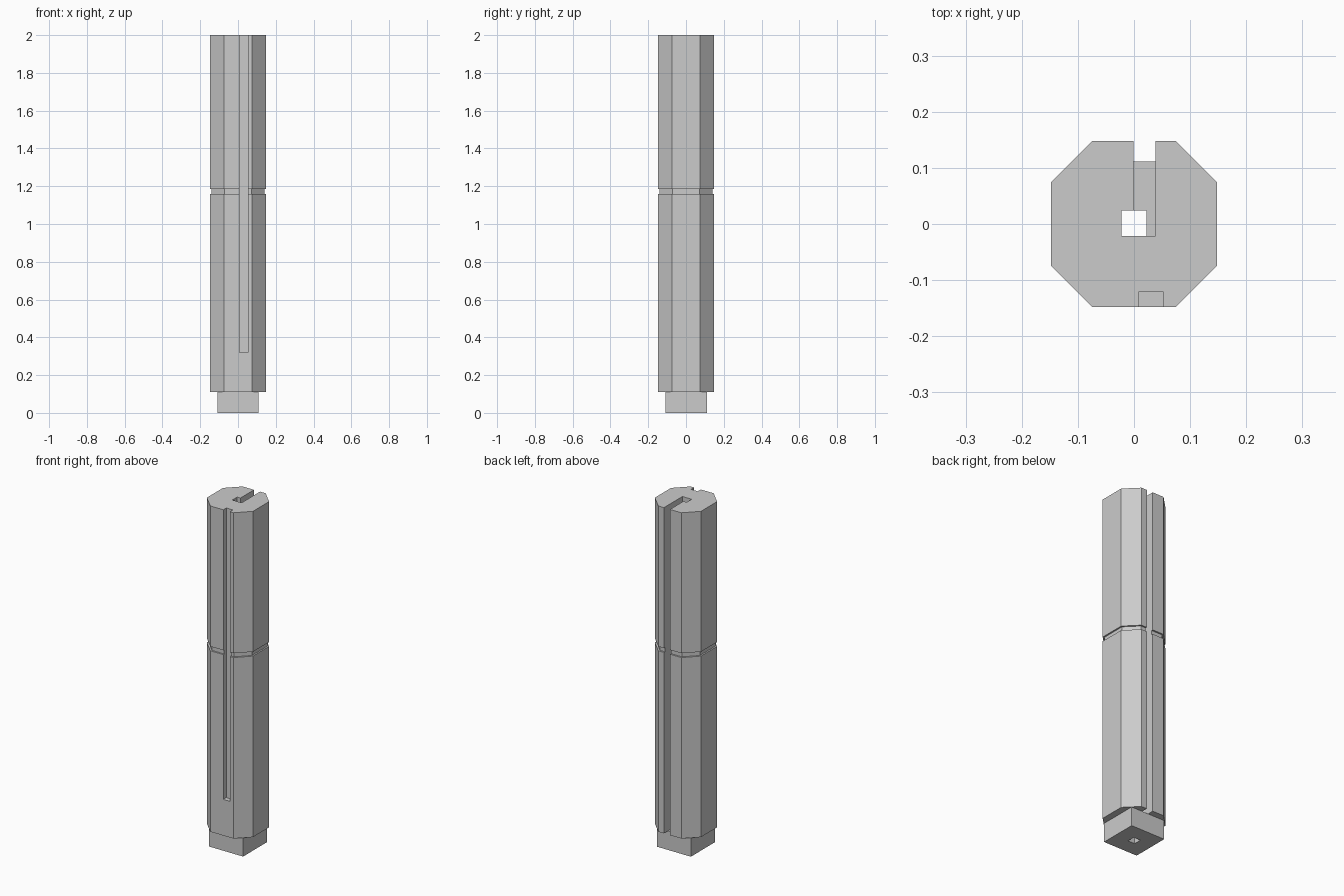
import bpy, bmesh

cube = bpy.data.objects.get("Cube")
if cube:
    bpy.data.objects.remove(cube, do_unlink=True)

grey = bpy.data.materials.new("plain_grey")
grey.use_nodes = True
colour = (0.6, 0.6, 0.6, 1)
grey.diffuse_color = colour
grey.node_tree.nodes["Principled BSDF"].inputs["Base Color"].default_value = colour


def finish(name, bm):
    bmesh.ops.recalc_face_normals(bm, faces=bm.faces)
    mesh = bpy.data.meshes.new(name)
    bm.to_mesh(mesh)
    bm.free()
    mesh.materials.append(grey)
    obj = bpy.data.objects.new(name, mesh)
    bpy.context.collection.objects.link(obj)
    return obj


def box(name, x, y, z):
    bm = bmesh.new()
    bmesh.ops.create_cube(bm, size=1)
    for v in bm.verts:
        v.co = [r[0] if c < 0 else r[1] for c, r in zip(v.co, (x, y, z))]
    return finish(name, bm)


def octagon(r):
    h = 0.074 - (0.148 - r) * 0.41
    return [(h, -r), (r, -h), (r, h), (h, r), (-h, r), (-r, h), (-r, -h), (-h, -r)]


def octagonal_column(name, levels):
    """Stack octagon rings given as (z, half width)."""
    bm = bmesh.new()
    rings = [[bm.verts.new((x, y, z)) for x, y in octagon(r)] for z, r in levels]
    for a, b in zip(rings, rings[1:]):
        for i in range(8):
            j = (i + 1) % 8
            bm.faces.new((a[i], a[j], b[j], b[i]))
    bm.faces.new(rings[0])
    bm.faces.new(rings[-1])
    return finish(name, bm)


def cut(obj, *cutter):
    tool = box("cutter", *cutter)
    tool.hide_render = True
    mod = obj.modifiers.new("cut", 'BOOLEAN')
    mod.operation = 'DIFFERENCE'
    mod.solver = 'EXACT'
    mod.object = tool
    with bpy.context.temp_override(object=obj, active_object=obj):
        bpy.ops.object.modifier_apply(modifier=mod.name)
    bpy.data.objects.remove(tool, do_unlink=True)


# Octagonal shaft with a shallow ring groove
WIDE, NECK = 0.148, 0.139
shaft = octagonal_column("shaft", [(0.11, WIDE), (1.16, WIDE), (1.16, NECK),
                                   (1.185, NECK), (1.185, WIDE), (2, WIDE)])

# Square foot
foot = box("foot", (-0.109, 0.109), (-0.109, 0.111), (0, 0.11))

# Square bore through both parts
bore = (-0.022, 0.022), (-0.021, 0.024)
for part in (shaft, foot):
    cut(part, *bore, (-1, 3))

# Deep slot from the back into the bore, and shallow channel in the front
cut(shaft, (-0.001, 0.038), (-0.021, 1), (-1, 3))
cut(shaft, (0.009, 0.052), (-1, -0.12), (0.32, 3))
